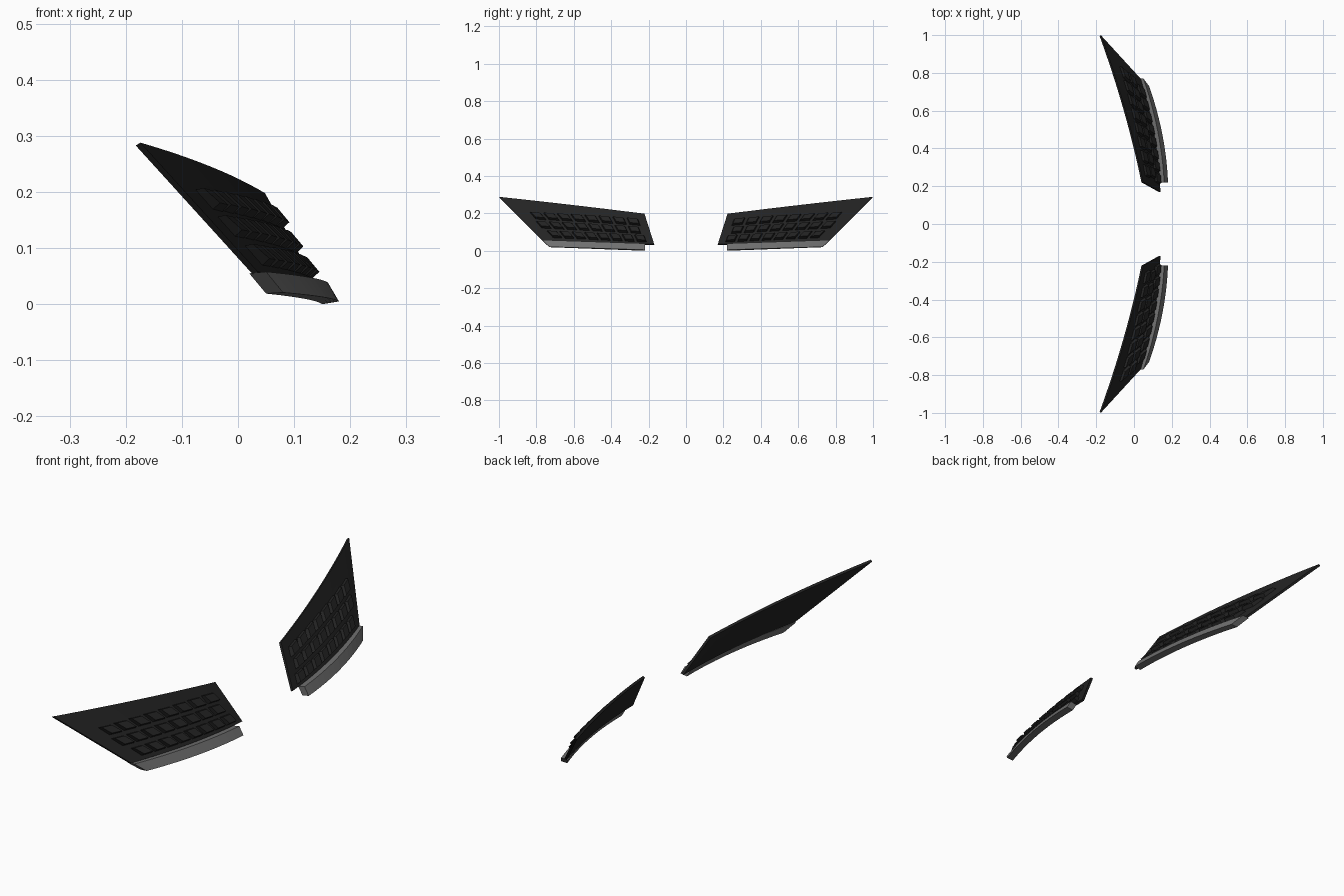
import bpy, bmesh
from mathutils import Vector as V

if "Cube" in bpy.data.objects:
    bpy.data.objects.remove(bpy.data.objects["Cube"])


def arc(a, b, bulge, t):
    # chord from a to b, bowed by the bulge vector at its middle
    return V(a).lerp(V(b), t) + V(bulge) * 4 * t * (1 - t)


def surf(u, v):
    # swept panel surface: u runs outboard, v runs from bottom to top edge
    low = arc((0.14, 0.17, 0.035), (0.035, 0.77, 0.058), (0.02, 0, 0), u)
    top = arc((0.048, 0.222, 0.198), (-0.174, 0.998, 0.288), (0.015, 0, 0.002), u)
    return low.lerp(top, v)


def normal(u, v):
    e = 0.01
    return (surf(u + e, v) - surf(u - e, v)).cross(surf(u, v + e) - surf(u, v - e)).normalized()


def material(name, g):
    m = bpy.data.materials.new(name)
    m.diffuse_color = (g, g, g, 1)
    m.use_nodes = True
    m.node_tree.nodes["Principled BSDF"].inputs["Base Color"].default_value = m.diffuse_color
    return m


def finish(bm, name, mat, thickness=0):
    bmesh.ops.recalc_face_normals(bm, faces=bm.faces) if not thickness else None
    me = bpy.data.meshes.new(name)
    bm.to_mesh(me)
    bm.free()
    ob = bpy.data.objects.new(name, me)
    bpy.context.collection.objects.link(ob)
    me.materials.append(mat)
    if thickness:
        s = ob.modifiers.new("Thickness", 'SOLIDIFY')
        s.thickness = thickness
        s.offset = -1
    # left and right copies
    m = ob.modifiers.new("Mirror", 'MIRROR')
    m.use_axis = (False, True, False)
    m.use_clip = False
    return ob


black = material("black_plastic", 0.017)
grey = material("dark_grey", 0.16)

# curved backing panel
bm = bmesh.new()
NU, NV = 12, 4
grid = [[bm.verts.new(surf(i / NU, j / NV)) for j in range(NV + 1)] for i in range(NU + 1)]
for i in range(NU):
    for j in range(NV):
        bm.faces.new((grid[i][j], grid[i + 1][j], grid[i + 1][j + 1], grid[i][j + 1]))
finish(bm, "vent_panel", black, 0.01)

# three rows of raised wedge blocks
bm = bmesh.new()
COLS = 8
rows = [(0.16, 0.14), (0.43, 0.36), (0.70, 0.57)]      # row centre v, inboard and outboard
for r, (v_in, v_out) in enumerate(rows):
    start = 0.05 + 0.02 * (r % 2)
    pitch = 0.105
    for c in range(COLS):
        u = start + pitch * (c + 0.5)
        v = v_in + (v_out - v_in) * u
        hv = 0.105 - 0.03 * u
        rings = []
        for hu, k, lift in ((0.042, 1.0, False), (0.034, 0.82, True)):
            ring = []
            for su, sv in ((-1, -1), (1, -1), (1, 1), (-1, 1)):
                uu, vv = u + su * hu, v + sv * hv * k
                h = (0.017 if sv < 0 else 0.012) if lift else -0.003
                ring.append(bm.verts.new(surf(uu, vv) + normal(uu, vv) * h))
            rings.append(ring)
        base, cap = rings
        bm.faces.new(cap)
        bm.faces.new(base[::-1])
        for k in range(4):
            n = (k + 1) % 4
            bm.faces.new((base[k], base[n], cap[n], cap[k]))
finish(bm, "vent_blocks", black)

# lower lip: four-sided section swept along the bottom edge
bm = bmesh.new()
inner = [(0.18, 0.22, 0.005), (0.15, 0.22, 0.0), (0.13, 0.22, 0.033), (0.16, 0.22, 0.039)]
outer = [(0.08, 0.73, 0.021), (0.05, 0.73, 0.019), (0.02, 0.77, 0.055), (0.05, 0.77, 0.058)]
N = 12
rings = [[bm.verts.new(arc(a, b, (0.02, 0, 0), i / N)) for a, b in zip(inner, outer)]
         for i in range(N + 1)]
for p, q in zip(rings, rings[1:]):
    for k in range(4):
        n = (k + 1) % 4
        bm.faces.new((p[k], p[n], q[n], q[k]))
bm.faces.new(rings[0])
bm.faces.new(rings[-1][::-1])
finish(bm, "lower_lip", grey)
